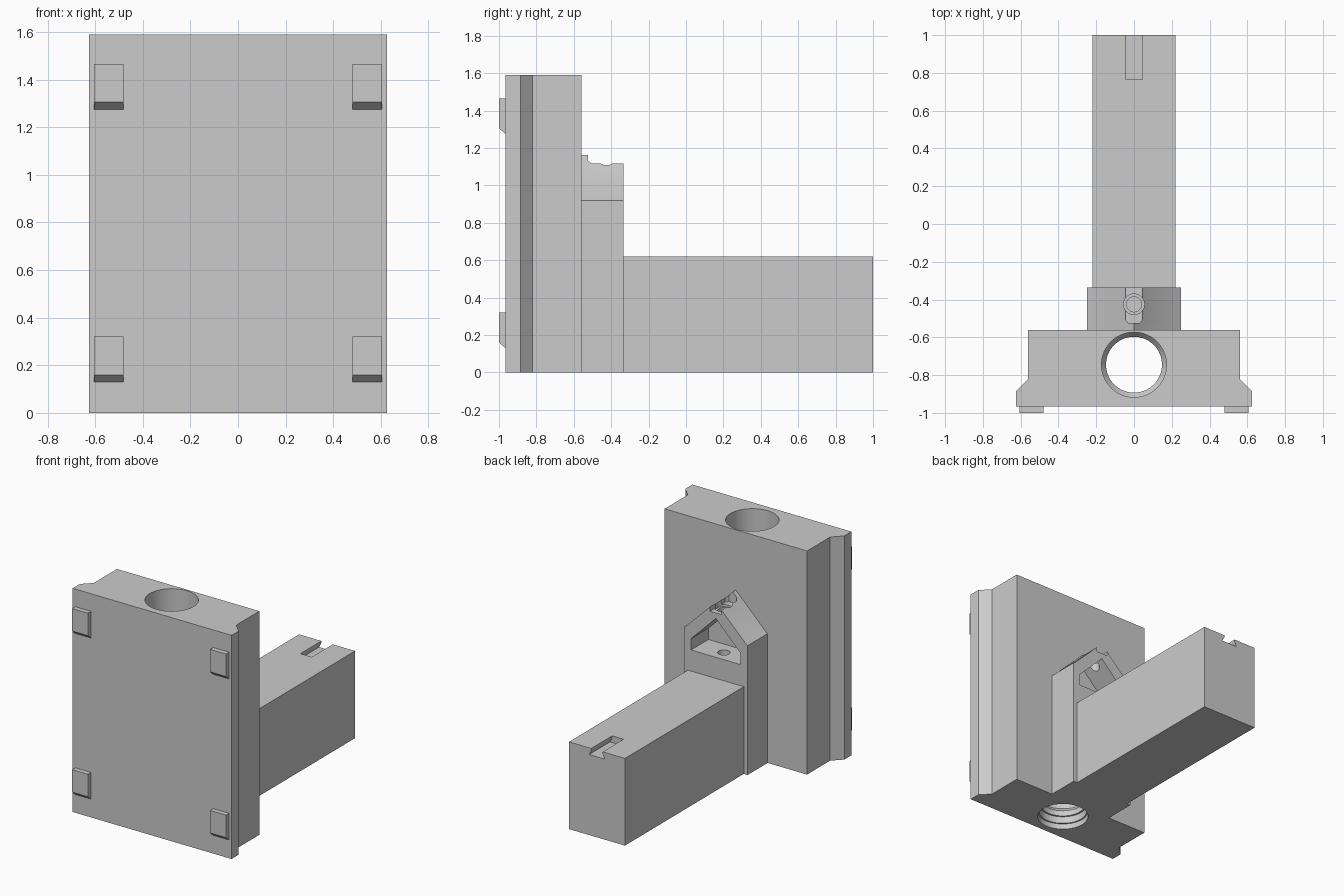
import bpy
import bmesh
from math import pi, cos, sin
from mathutils import Vector

if "Cube" in bpy.data.objects:
    bpy.data.objects.remove(bpy.data.objects["Cube"])

GREY = (0.6, 0.6, 0.6, 1)
grey = bpy.data.materials.new("plain grey")
grey.use_nodes = True
grey.diffuse_color = GREY
grey.node_tree.nodes["Principled BSDF"].inputs["Base Color"].default_value = GREY


def prism(name, outline, axis, start, end):
    """Extrude a 2D outline along an axis between start and end."""
    place = {"X": lambda a, b: (start, a, b),
             "Y": lambda a, b: (a, start, b),
             "Z": lambda a, b: (a, b, start)}[axis]
    bm = bmesh.new()
    face = bm.faces.new([bm.verts.new(place(a, b)) for a, b in outline])
    out = bmesh.ops.extrude_face_region(bm, geom=[face])
    moved = [v for v in out["geom"] if isinstance(v, bmesh.types.BMVert)]
    step = Vector([(end - start) * (axis == k) for k in "XYZ"])
    bmesh.ops.translate(bm, verts=moved, vec=step)
    bmesh.ops.recalc_face_normals(bm, faces=bm.faces)
    mesh = bpy.data.meshes.new(name)
    bm.to_mesh(mesh)
    bm.free()
    mesh.materials.append(grey)
    obj = bpy.data.objects.new(name, mesh)
    bpy.context.collection.objects.link(obj)
    return obj


def lathe(name, profile, cx, cy, sides=64):
    """Closed solid of revolution from (radius, z) pairs."""
    bm = bmesh.new()
    rings = [[bm.verts.new((cx + r * cos(2 * pi * i / sides),
                            cy + r * sin(2 * pi * i / sides), z))
              for i in range(sides)] for r, z in profile]
    for low, high in zip(rings, rings[1:]):
        for i in range(sides):
            j = (i + 1) % sides
            bm.faces.new((low[i], low[j], high[j], high[i]))
    bm.faces.new(rings[0])
    bm.faces.new(rings[-1])
    bmesh.ops.recalc_face_normals(bm, faces=bm.faces)
    mesh = bpy.data.meshes.new(name)
    bm.to_mesh(mesh)
    bm.free()
    mesh.materials.append(grey)
    obj = bpy.data.objects.new(name, mesh)
    bpy.context.collection.objects.link(obj)
    return obj


def mirrored(half):
    """Complete a right-hand outline with its reflection."""
    return half + [(-a, b) for a, b in reversed(half) if a > 0]


def carve(obj, *cutters):
    """Subtract the cutters, bake the result and discard them."""
    for cutter in cutters:
        cutter.hide_render = True
        mod = obj.modifiers.new("cut", "BOOLEAN")
        mod.operation = "DIFFERENCE"
        mod.solver = "EXACT"
        mod.object = cutter
    deps = bpy.context.evaluated_depsgraph_get()
    baked = bpy.data.meshes.new_from_object(obj.evaluated_get(deps))
    obj.modifiers.clear()
    obj.data = baked
    for cutter in cutters:
        bpy.data.objects.remove(cutter)
    bpy.ops.object.select_all(action="DESELECT")
    obj.select_set(True)
    bpy.context.view_layer.objects.active = obj
    bpy.ops.object.shade_smooth_by_angle(angle=pi / 7)


# Upright plate with chamfered flanges and a stepped vertical bore
HEIGHT = 1.59
plate = prism("back_plate", mirrored([(0.625, -0.965), (0.625, -0.885),
                                      (0.56, -0.82), (0.56, -0.56)]),
              "Z", 0, HEIGHT)
carve(plate, lathe("bore", [(0.17, -0.1), (0.17, 0.04), (0.16, 0.04),
                            (0.16, 0.09), (0.148, 0.09), (0.148, 0.13),
                            (0.172, 0.16), (0.172, HEIGHT + 0.1)], 0, -0.745))

# Four pads on the front face, each with a sloped underside
for level, z in (("lower", 0.13), ("upper", 1.275)):
    for side, x in (("right", -0.605), ("left", 0.48)):
        prism(f"{level}_{side}_pad",
              [(-0.965, z), (-1, z + 0.03), (-1, z + 0.19), (-0.965, z + 0.19)],
              "X", x, x + 0.125)

# Gabled bracket with a house-shaped pocket, roof slot and screw hole
BACK, SCREW = -0.335, -0.425
bracket = prism("gabled_bracket",
                mirrored([(0.25, 0), (0.25, 0.92), (0.24, 0.925), (0, 1.162)]),
                "Y", -0.56, BACK)
carve(bracket,
      prism("pocket", mirrored([(0.195, 0.77), (0.195, 0.85), (0, 1.045)]),
            "Y", -0.53, BACK + 0.1),
      prism("roof_slot", mirrored([(0.045, BACK + 0.1), (0.045, -0.505),
                                   (0.03, -0.525)]), "Z", 1.085, 1.3),
      lathe("screw_head", [(0.055, 1.07), (0.055, 1.3)], 0, SCREW, 32),
      lathe("screw_hole", [(0.04, 0.62), (0.04, 1.2)], 0, SCREW, 32))

# Long arm with a dovetail notch at its free end
arm = prism("arm", mirrored([(0.22, 0), (0.22, 0.62)]), "Y", BACK, 1)
carve(arm, prism("notch", mirrored([(0.062, 0.572), (0.045, 0.605),
                                    (0.045, 0.7)]), "Y", 0.765, 1.1))
